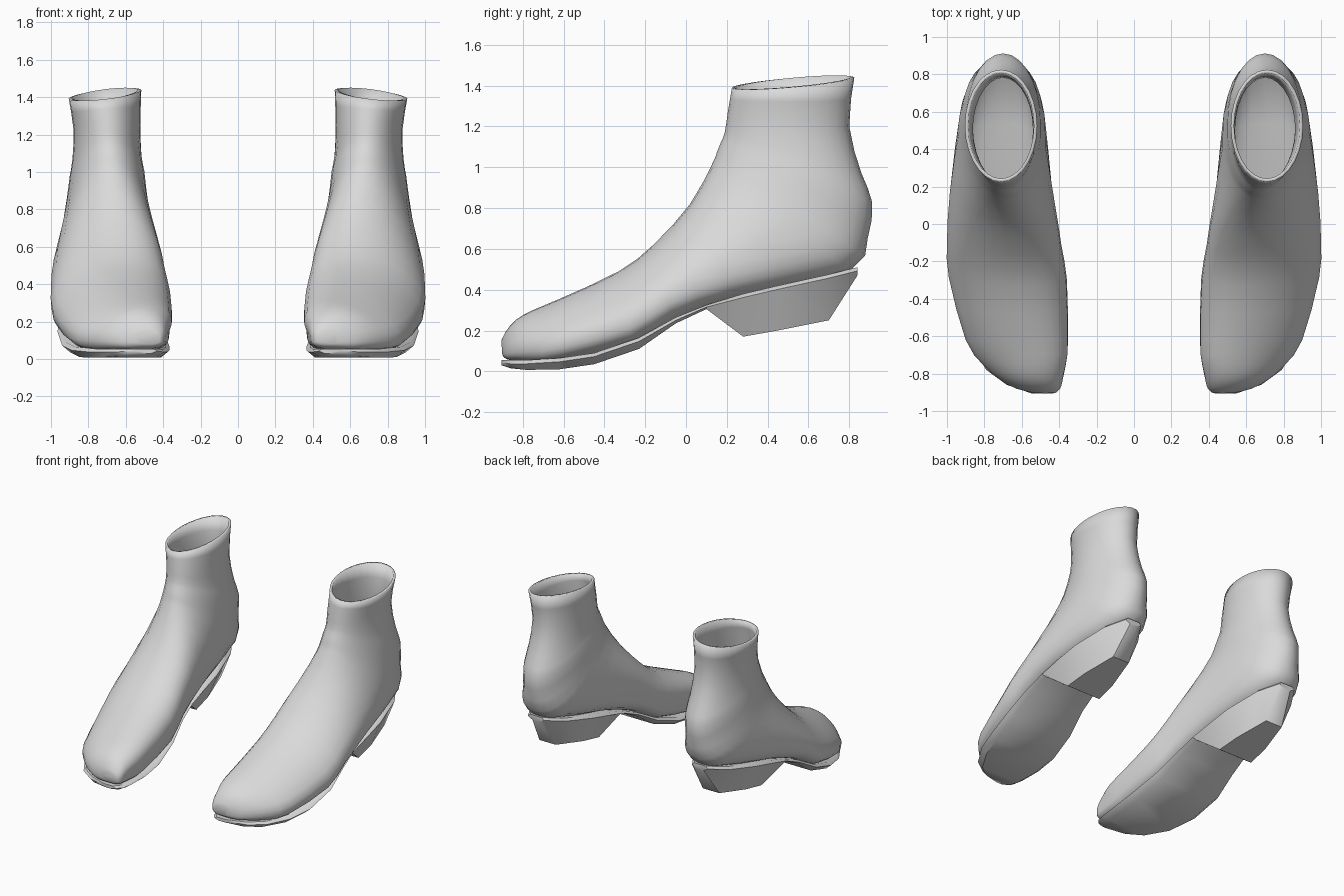
import bpy
import math

if "Cube" in bpy.data.objects:
    bpy.data.objects.remove(bpy.data.objects["Cube"])

SEGMENTS = 28

leather = bpy.data.materials.new("plain grey")
leather.diffuse_color = (0.7, 0.7, 0.7, 1)
leather.use_nodes = True
leather.node_tree.nodes["Principled BSDF"].inputs["Base Color"].default_value = leather.diffuse_color


def clamp(v):
    return min(1, max(0, v))


def smooth_rows(rows, steps):
    """Catmull-Rom curve through the section rows."""
    out = []
    for i in range(len(rows) - 1):
        quad = zip(rows[max(i - 1, 0)], rows[i], rows[i + 1], rows[min(i + 2, len(rows) - 1)])
        quad = list(quad)
        for k in range(steps):
            t = k / steps
            out.append([b + 0.5 * t * (c - a + t * (2 * a - 5 * b + 4 * c - d
                        + t * (3 * (b - c) + d - a))) for a, b, c, d in quad])
    return out + [rows[-1]]


def loft(name, rings, cap_end):
    """Skin closed rings of equal length, then mirror to get the pair."""
    n = len(rings[0])
    verts = [p for ring in rings for p in ring]
    faces = [list(reversed(range(n)))]
    for i in range(len(rings) - 1):
        a, b = i * n, (i + 1) * n
        for j in range(n):
            k = (j + 1) % n
            faces.append((a + j, a + k, b + k, b + j))
    if cap_end:
        faces.append(list(range(len(verts) - n, len(verts))))
    mesh = bpy.data.meshes.new(name)
    mesh.from_pydata(verts, [], faces)
    mesh.materials.append(leather)
    mesh.polygons.foreach_set("use_smooth", [True] * len(mesh.polygons))
    mesh.set_sharp_from_angle(angle=math.radians(42))
    obj = bpy.data.objects.new(name, mesh)
    bpy.context.collection.objects.link(obj)
    obj.modifiers.new("pair", 'MIRROR')
    return obj


def upper_ring(fy, fz, by, bz, xi, xo):
    """Section from instep point f to sole or back point b, between inner and outer x."""
    mid, half = (xi + xo) / 2, (xo - xi) / 2
    ridge = -0.085 * clamp(min((fy + 0.92) * 5, (0.22 - fy) * 4))  # instep crest leans inwards
    widest = 0.37 + 0.13 * clamp((bz - 0.35) / 0.2)
    power = 0.6 + 0.4 * clamp((bz - 0.35) / 0.35)  # flat sole turning into round ankle
    ring = []
    for j in range(SEGMENTS):
        t = 2 * math.pi * j / SEGMENTS
        c, s = math.cos(t), math.sin(t)
        if c >= 0:
            f, lat = widest + (1 - widest) * c, s
        else:
            f, lat = widest * (1 - abs(c) ** power), math.copysign(abs(s) ** power, s)
        x = mid + half * lat + ridge * max(0, c)
        y, z = by + (fy - by) * f, bz + (fz - bz) * f
        # collar leans down towards the outside
        z -= 0.12 * (x - 0.71) * clamp((z - 1.2) / 0.2)
        ring.append((x, y, z))
    return ring


# Upper: front y, z, back y, z, inner x, outer x
upper_sections = [
    (-.905, .15, -.90, .08, .42, .54),
    (-.88, .20, -.88, .06, .395, .63),
    (-.83, .255, -.83, .05, .385, .72),
    (-.75, .30, -.75, .04, .375, .81),
    (-.62, .355, -.62, .045, .365, .90),
    (-.33, .49, -.26, .13, .37, .99),
    (-.16, .62, -.06, .25, .40, 1.0),
    (.02, .82, .25, .36, .435, .985),
    (.13, 1.02, .80, .49, .475, .935),
    (.15, 1.07, .89, .65, .49, .915),
    (.17, 1.12, .912, .83, .50, .90),
    (.19, 1.17, .86, .97, .515, .885),
    (.205, 1.27, .80, 1.20, .522, .88),
    (.225, 1.39, .825, 1.44, .517, .905),
]
upper = loft("boot_upper", [upper_ring(*s) for s in smooth_rows(upper_sections, 2)], False)
lining = upper.modifiers.new("wall", 'SOLIDIFY')
lining.thickness = 0.018
lining.offset = -1


def sole_ring(y, xi, xo, zt, zb):
    """Six-sided section with a thin welt and an inset bottom."""
    edge = zt - min(0.018, (zt - zb) / 2)
    inset = 0.03 + 0.25 * (zt - zb)
    return [(xi + .02, y, zt), (xo - .02, y, zt), (xo, y, edge),
            (xo - inset, y, zb), (xi + inset, y, zb), (xi, y, edge)]


# Sole and heel: y, inner x, outer x, top z, bottom z
sole_sections = [
    (-.905, .43, .55, .055, .03),
    (-.86, .393, .68, .055, .015),
    (-.78, .378, .79, .055, .007),
    (-.62, .365, .89, .065, .01),
    (-.45, .368, .94, .09, .035),
    (-.23, .40, .965, .165, .11),
    (-.05, .44, .95, .265, .235),
    (.10, .46, .935, .325, .305),
    (.28, .475, .93, .38, .17),
    (.45, .49, .92, .42, .20),
    (.70, .55, .865, .475, .25),
    (.84, .64, .78, .51, .47),
]
loft("sole_and_heel", [sole_ring(*s) for s in sole_sections], True)
